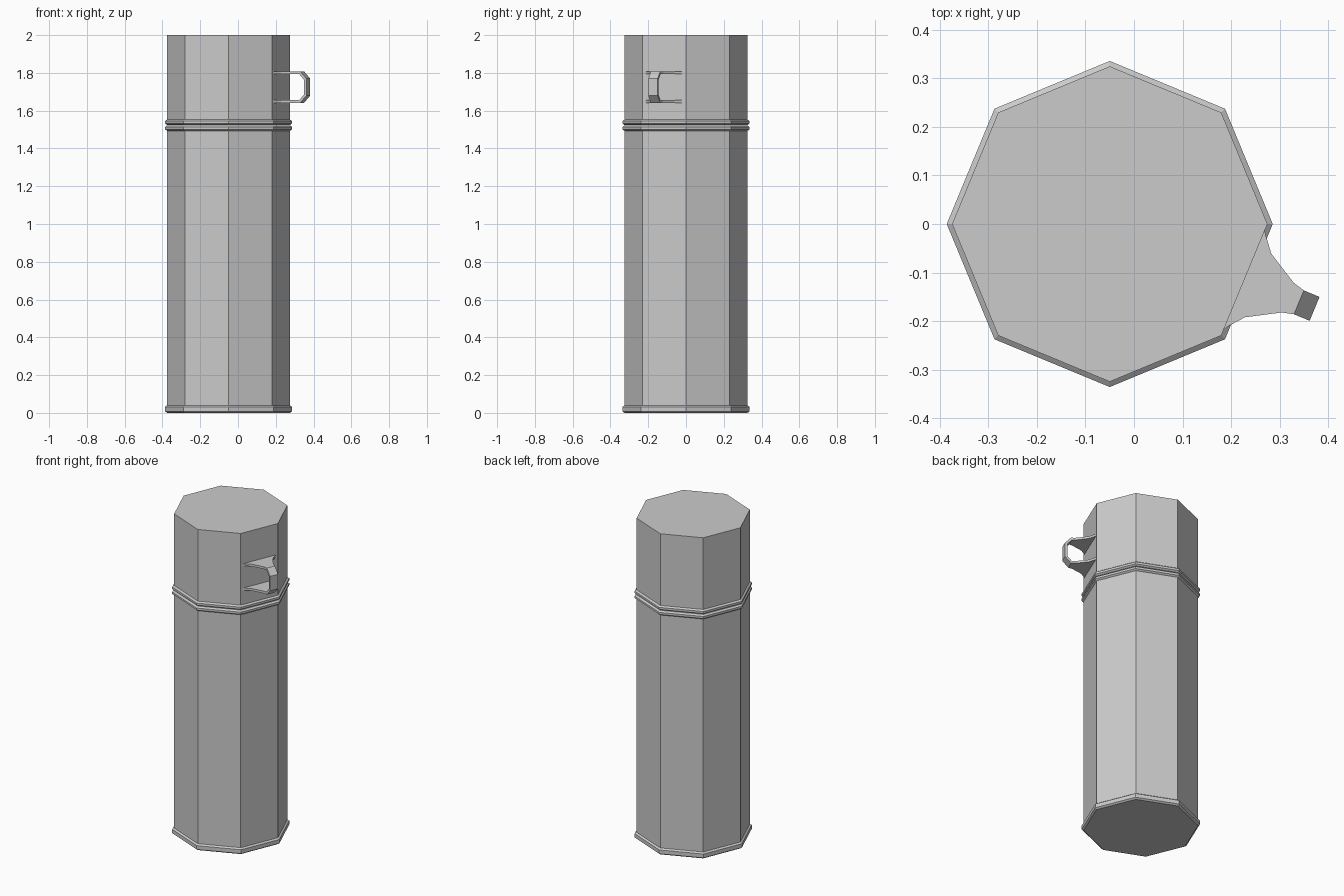
import bpy, bmesh, math
from mathutils import Matrix

SIDES = 8
CENTRE_X = -0.05
R, RIM = 0.325, 0.336

cube = bpy.data.objects.get("Cube")
if cube:
    bpy.data.objects.remove(cube)

# Single plain grey
grey = bpy.data.materials.new("plain_grey")
grey.use_nodes = True
colour = (0.6, 0.6, 0.6, 1)
grey.diffuse_color = colour
grey.node_tree.nodes["Principled BSDF"].inputs["Base Color"].default_value = colour


def finish(name, bm):
    bmesh.ops.recalc_face_normals(bm, faces=bm.faces)
    mesh = bpy.data.meshes.new(name)
    bm.to_mesh(mesh)
    bm.free()
    mesh.materials.append(grey)
    obj = bpy.data.objects.new(name, mesh)
    bpy.context.collection.objects.link(obj)
    obj.location.x = CENTRE_X
    return obj


def octagon_turning(name, profile):
    """Closed eight-sided solid from (radius, height) points."""
    bm = bmesh.new()
    rings = []
    for r, z in profile:
        angles = [math.tau * i / SIDES for i in range(SIDES)]
        rings.append([bm.verts.new((r * math.cos(a), r * math.sin(a), z)) for a in angles])
    for low, high in zip(rings, rings[1:]):
        for i in range(SIDES):
            j = (i + 1) % SIDES
            bm.faces.new((low[i], low[j], high[j], high[i]))
    bm.faces.new(rings[0])
    bm.faces.new(rings[-1])
    return finish(name, bm)


def bead(z0, z1):
    """Raised, chamfered rim between two heights."""
    c = 0.008
    return [(R, z0), (RIM, z0 + c), (RIM, z1 - c), (R, z1)]


# Flask body with foot rim and neck rim, then the lid with its own rim
octagon_turning("body", bead(0, 0.04) + bead(1.493, 1.522))
octagon_turning("lid", bead(1.524, 1.553) + [(R, 2)])

# Handle strap: (distance out, half height, half width), mirrored top to bottom
MID, H = 1.7245, 0.083
upper = [(0.297, H, 0.118), (0.304, H, 0.104), (0.331, H, 0.071),
         (0.397, H, 0.033), (0.422, H, 0.0266), (0.457, 0.045, 0.0266)]
path = upper + [(r, -h, w) for r, h, w in reversed(upper)]
bm = bmesh.new()
pairs = [[bm.verts.new((r, s * w, MID + h)) for s in (-1, 1)] for r, h, w in path]
for a, b in zip(pairs, pairs[1:]):
    bm.faces.new((a[0], b[0], b[1], a[1]))
bmesh.ops.recalc_face_normals(bm, faces=bm.faces)
# Keep the strap's outer side facing away from the loop centre
if max(bm.faces, key=lambda f: f.calc_center_median().x).normal.x < 0:
    bmesh.ops.reverse_faces(bm, faces=bm.faces)
bm.transform(Matrix.Rotation(-math.pi / SIDES, 4, "Z"))
mesh = bpy.data.meshes.new("handle")
bm.to_mesh(mesh)
bm.free()
mesh.materials.append(grey)
handle = bpy.data.objects.new("handle", mesh)
bpy.context.collection.objects.link(handle)
handle.location.x = CENTRE_X
thick = handle.modifiers.new("thickness", "SOLIDIFY")
thick.thickness = 0.014
thick.offset = -1
thick.use_even_offset = True
